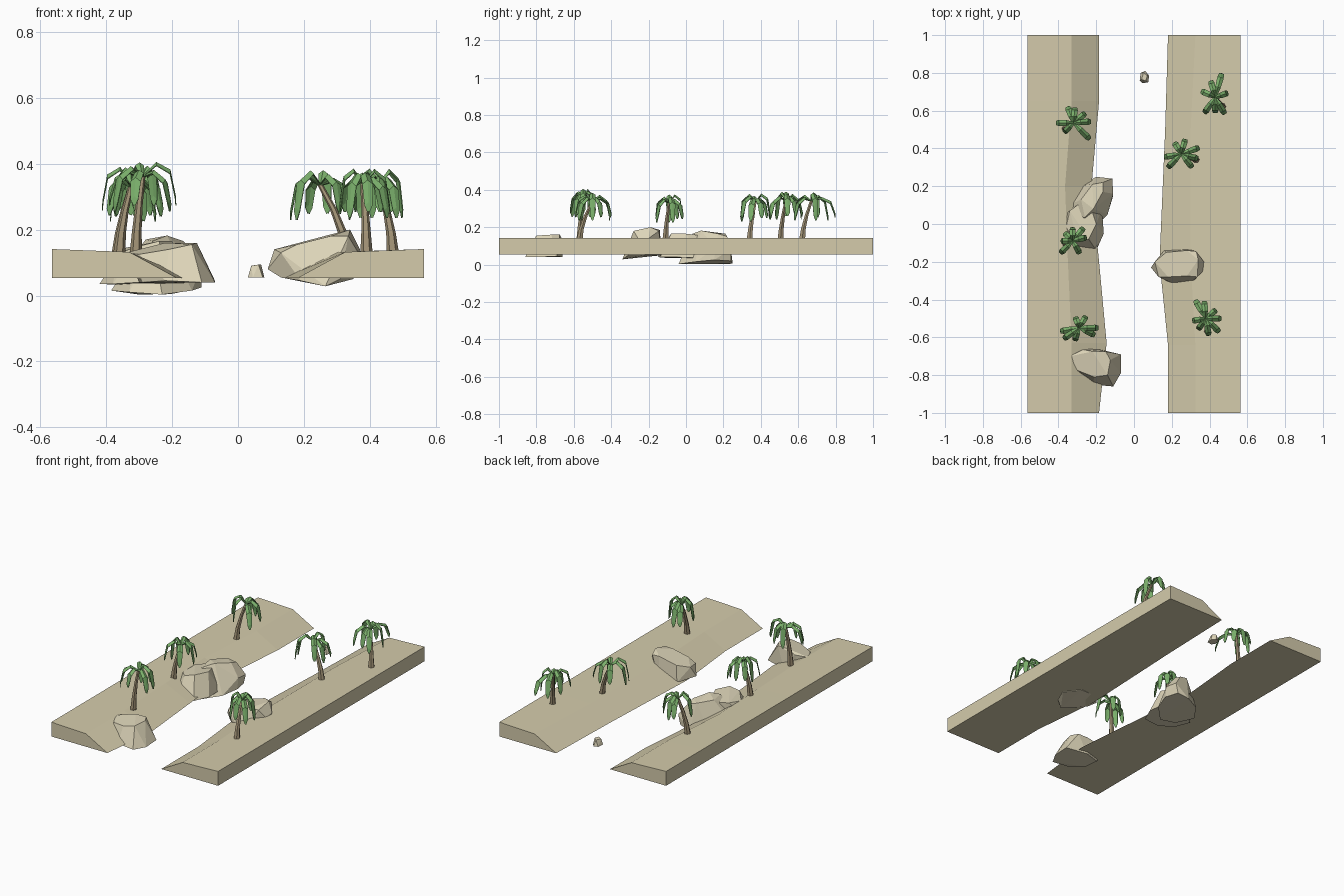
import bpy, bmesh, math
from mathutils import Vector


def material(name, rgb):
    m = bpy.data.materials.new(name)
    m.diffuse_color = (*rgb, 1)
    return m


SAND = material("sand", (0.66, 0.60, 0.41))
STONE = material("stone", (0.72, 0.66, 0.48))
BARK = material("bark", (0.36, 0.29, 0.18))
LEAF = material("leaf", (0.20, 0.44, 0.15))


def finish(name, bm, mat):
    me = bpy.data.meshes.new(name)
    bm.to_mesh(me)
    bm.free()
    me.materials.append(mat)
    ob = bpy.data.objects.new(name, me)
    bpy.context.collection.objects.link(ob)
    return ob


def loft(bm, rings):
    """Skin closed rings of points and cap both ends."""
    vs = [[bm.verts.new(p) for p in r] for r in rings]
    n = len(vs[0])
    for a, b in zip(vs, vs[1:]):
        for i in range(n):
            j = (i + 1) % n
            bm.faces.new((a[i], a[j], b[j], b[i]))
    bm.faces.new(vs[0])
    bm.faces.new(vs[-1])
    bmesh.ops.recalc_face_normals(bm, faces=bm.faces)


# River banks: stations of (y, waterline x, crest x)
def bank(name, outer, stations):
    bm = bmesh.new()
    loft(bm, [[(outer, y, 0.053), (outer, y, 0.141), (crest, y, 0.132), (inner, y, 0.053)]
              for y, inner, crest in stations])
    finish(name, bm, SAND)


bank("left_bank", -0.565, [(-1, -.185, -.33), (-.63, -.145, -.33), (-.2, -.185, -.35),
                           (.2, -.225, -.365), (.65, -.185, -.33), (1, -.185, -.33)])
bank("right_bank", 0.565, [(-1, .18, .325), (-.64, .18, .325), (-.2, .135, .30),
                           (.5, .165, .30), (1, .18, .325)])


# Boulders: faceted hulls around a few corner points
def rock(name, pts):
    bm = bmesh.new()
    for p in pts:
        bm.verts.new(p)
    res = bmesh.ops.convex_hull(bm, input=bm.verts)
    loose = [v for v in bm.verts if not v.link_faces]
    bmesh.ops.delete(bm, geom=loose, context='VERTS')
    bmesh.ops.dissolve_limit(bm, angle_limit=math.radians(8), verts=bm.verts, edges=bm.edges)
    bmesh.ops.recalc_face_normals(bm, faces=bm.faces)
    finish(name, bm, STONE)


rock("left_front_boulder", [
    (-.30, -.69, .04), (-.29, -.78, .04), (-.22, -.85, .045), (-.11, -.86, .04), (-.07, -.79, .04),
    (-.07, -.69, .045), (-.20, -.66, .04), (-.34, -.70, .13), (-.27, -.665, .14),
    (-.30, -.775, .125), (-.21, -.81, .14), (-.14, -.80, .155), (-.125, -.72, .16),
    (-.15, -.675, .16), (-.22, -.675, .16)])
rock("left_middle_boulder", [
    (-.42, .0, .035), (-.38, -.10, .035), (-.30, -.15, .04), (-.20, -.14, .04), (-.16, -.05, .04),
    (-.17, .08, .035), (-.28, .13, .03), (-.36, -.02, .13), (-.34, .07, .145), (-.30, -.09, .15),
    (-.24, -.08, .165), (-.20, .0, .165), (-.23, .09, .155), (-.30, .10, .15)])
rock("left_tall_boulder", [
    (-.385, .08, .015), (-.33, -.02, .01), (-.23, -.04, .003), (-.14, .05, .015), (-.11, .15, .025),
    (-.13, .24, .02), (-.20, .25, .005), (-.30, .20, .003), (-.115, .24, .08), (-.11, .16, .09),
    (-.31, .05, .13), (-.26, .035, .165), (-.215, .08, .182), (-.165, .17, .165),
    (-.165, .22, .15), (-.22, .21, .165), (-.28, .13, .17)])
rock("right_boulder", [
    (.13, -.26, .055), (.19, -.31, .045), (.265, -.34, .028), (.31, -.31, .05), (.35, -.22, .05),
    (.28, -.13, .05), (.16, -.14, .055), (.09, -.23, .08), (.11, -.20, .14), (.13, -.28, .13),
    (.365, -.25, .13), (.37, -.20, .14), (.335, -.28, .18), (.34, -.19, .20), (.28, -.275, .18),
    (.28, -.14, .185), (.17, -.15, .155), (.18, -.28, .155), (.33, -.145, .18)])
rock("pebble", [
    (.03, .76, .055), (.045, .745, .055), (.075, .75, .055), (.08, .785, .055), (.06, .81, .055),
    (.035, .80, .055), (.04, .765, .09), (.062, .758, .094), (.07, .785, .094), (.05, .80, .092)])


# Palm trees: bent trunk plus arching folded fronds
def trunk(name, base, top):
    base, top = Vector(base), Vector(top)
    bm = bmesh.new()
    rings = []
    for t, r in ((0, .019), (.3, .0145), (.65, .011), (1, .009)):
        c = base.lerp(top, t)
        k = t ** 1.6
        c.x, c.y = base.x + (top.x - base.x) * k, base.y + (top.y - base.y) * k
        rings.append([c + Vector((r * math.cos(a), r * math.sin(a), 0))
                      for a in (i * math.tau / 6 for i in range(6))])
    loft(bm, rings)
    finish(name, bm, BARK)


def crown(name, centre, fronds):
    bm = bmesh.new()
    for n, (deg, length) in enumerate(fronds):
        a = math.radians(deg)
        out = Vector((math.cos(a), math.sin(a), 0))
        side = Vector((-out.y, out.x, 0))
        lift, drop = .028 + .014 * (n % 3), .085 + .018 * (n % 2)
        rows = []
        for t, w in ((0, .004), (.28, .013), (.62, .016), (.88, .012), (1.0, .003)):
            z = lift * math.sin(math.pi * min(1, t * 1.1)) - drop * t ** 2.4
            mid = Vector(centre) + out * length * math.sin(t * math.pi / 2) + Vector((0, 0, z))
            sag = Vector((0, 0, -w * .75))
            rows.append([bm.verts.new(p) for p in (mid + side * w + sag, mid, mid - side * w + sag)])
        for p, q in zip(rows, rows[1:]):
            for i in (0, 1):
                bm.faces.new((p[i], q[i], q[i + 1], p[i + 1]))
    ob = finish(name, bm, LEAF)
    mod = ob.modifiers.new("thickness", 'SOLIDIFY')
    mod.thickness = .003


PALMS = [
    ((-.365, .505), (-.32, .535, .345),
     [(110, .09), (85, .08), (180, .09), (-45, .12), (5, .09), (225, .07), (40, .08)]),
    ((-.36, -.11), (-.325, -.09, .33),
     [(50, .09), (15, .075), (90, .07), (-60, .075), (225, .09), (180, .06), (135, .06)]),
    ((-.31, -.57), (-.29, -.55, .36),
     [(190, .10), (215, .10), (0, .10), (-25, .09), (60, .07), (110, .06), (250, .07)]),
    ((.47, .62), (.43, .67, .34),
     [(75, .13), (105, .09), (155, .08), (-60, .10), (-125, .10), (20, .07), (-90, .08)]),
    ((.33, .34), (.25, .37, .335),
     [(20, .10), (190, .09), (75, .08), (-15, .09), (-50, .09), (225, .10), (120, .07)]),
    ((.39, -.57), (.38, -.50, .34),
     [(120, .11), (95, .09), (190, .07), (-45, .10), (-80, .09), (0, .08), (40, .07), (-125, .07)]),
]
for i, (base, top, fronds) in enumerate(PALMS, 1):
    trunk(f"palm_trunk_{i}", (*base, .125), top)
    crown(f"palm_fronds_{i}", top, fronds)
